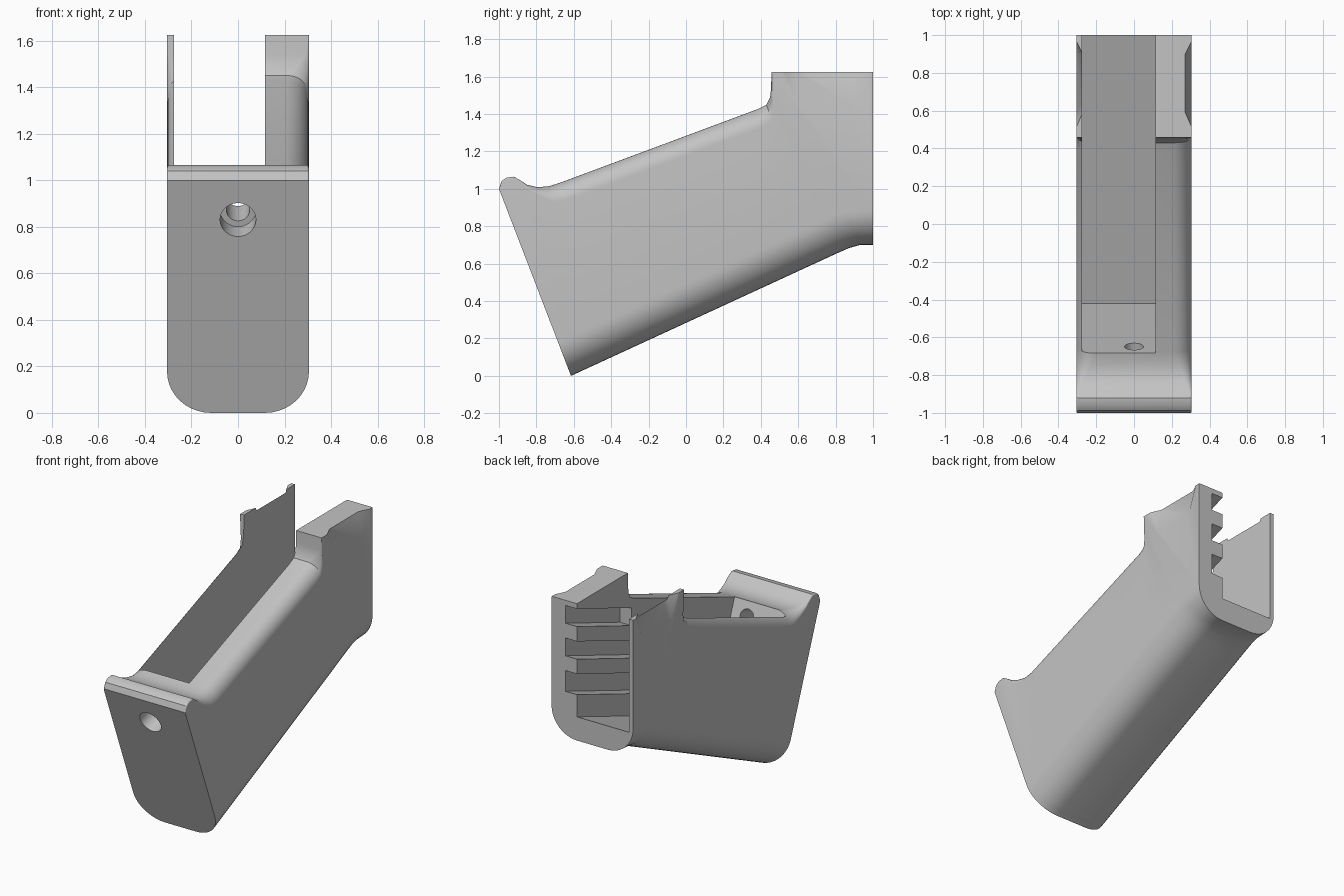
import bpy, bmesh, math
from mathutils import Vector, Matrix

cube = bpy.data.objects.get("Cube")
if cube:
    bpy.data.objects.remove(cube)

HALF = 0.305      # half width of the shell
SLOPE = 0.37      # rise of the inner floor and ribs
FLOOR = 0.86      # floor height at the open end

grey = bpy.data.materials.new("plain grey")
grey.use_nodes = True
colour = (0.55, 0.55, 0.55, 1)
grey.diffuse_color = colour
grey.node_tree.nodes["Principled BSDF"].inputs["Base Color"].default_value = colour


def make(name, bm):
    bmesh.ops.recalc_face_normals(bm, faces=bm.faces)
    mesh = bpy.data.meshes.new(name)
    bm.to_mesh(mesh)
    bm.free()
    mesh.materials.append(grey)
    ob = bpy.data.objects.new(name, mesh)
    bpy.context.collection.objects.link(ob)
    return ob


def prism(name, x0, x1, outline):
    """Side outline (y, z) extruded across x."""
    bm = bmesh.new()
    face = bm.faces.new([bm.verts.new((x0, y, z)) for y, z in outline])
    out = bmesh.ops.extrude_face_region(bm, geom=[face])["geom"]
    bmesh.ops.translate(bm, vec=(x1 - x0, 0, 0),
                        verts=[v for v in out if isinstance(v, bmesh.types.BMVert)])
    return make(name, bm)


def rod(name, start, end, radius):
    a, b = Vector(start), Vector(end)
    d = b - a
    place = Matrix.Translation((a + b) / 2) @ d.to_track_quat("Z", "Y").to_matrix().to_4x4()
    bm = bmesh.new()
    bmesh.ops.create_cone(bm, cap_ends=True, segments=40, radius1=radius,
                          radius2=radius, depth=d.length, matrix=place)
    return make(name, bm)


def cut(target, cutter):
    bpy.context.view_layer.objects.active = target
    mod = target.modifiers.new("cut", "BOOLEAN")
    mod.operation, mod.solver, mod.object = "DIFFERENCE", "EXACT", cutter
    bpy.ops.object.modifier_apply(modifier=mod.name)
    bpy.data.objects.remove(cutter)


def section(bottom, top, r_top, r_bottom=0.19, steps=10):
    """Rounded rectangle standing between a bottom and a top point (y, z)."""
    b, t = Vector((0, *bottom)), Vector((0, *top))
    height = (t - b).length
    up = (t - b) / height
    corners = [(1, r_bottom, r_bottom, -90), (1, height - r_top, r_top, 0),
               (-1, height - r_top, r_top, 90), (-1, r_bottom, r_bottom, 180)]
    points = []
    for side, v, r, start in corners:
        for i in range(steps + 1):
            a = math.radians(start + 90 * i / steps)
            x = side * (HALF - r) + r * math.cos(a)
            points.append(b + up * (v + r * math.sin(a)) + Vector((x, 0, 0)))
    return points


# Outer shell, lofted from the slanted front to the open back
stations = [  # bottom, top, top edge radius
    ((-0.615, 0.0), (-1.0, 1.0), 0.01),
    ((-0.60, 0.007), (-0.987, 1.04), 0.01),
    ((-0.59, 0.012), (-0.96, 1.06), 0.01),
    ((-0.575, 0.018), (-0.92, 1.065), 0.01),
    ((-0.55, 0.03), (-0.885, 1.045), 0.012),
    ((-0.52, 0.044), (-0.85, 1.022), 0.025),
    ((-0.48, 0.062), (-0.80, 1.01), 0.05),
    ((-0.42, 0.09), (-0.74, 1.012), 0.085),
    ((-0.35, 0.122), (-0.68, 1.03), 0.1),
    ((0.62, 0.569), (0.38, 1.425), 0.1),
    ((0.72, 0.615), (0.43, 1.45), 0.09),
    ((0.80, 0.652), (0.45, 1.49), 0.05),
    ((0.87, 0.683), (0.455, 1.54), 0.015),
    ((0.93, 0.70), (0.457, 1.625), 0.004),
    ((1.0, 0.70), (1.0, 1.625), 0.004),
]
bm = bmesh.new()
rings = [[bm.verts.new(p) for p in section(*s)] for s in stations]
for r0, r1 in zip(rings, rings[1:]):
    for i in range(len(r0)):
        j = (i + 1) % len(r0)
        bm.faces.new((r0[i], r0[j], r1[j], r1[i]))
bm.faces.new(rings[0])
bm.faces.new(rings[-1])
grip = make("grip_shell", bm)

# Shallow tapered scoops on both sides of the raised block
for side in (1, -1):
    bm = bmesh.new()
    for x, y, z in [(0.268, 0.59, 1.64), (0.268, 0.9, 1.64), (0.308, 0.5, 1.64),
                    (0.308, 0.98, 1.64), (0.308, 0.6, 1.44), (0.308, 0.9, 1.44)]:
        bm.verts.new((side * x, y, z))
    bmesh.ops.convex_hull(bm, input=bm.verts)
    cut(grip, make("scoop_cutter", bm))

# Main cavity, open at the top and back
front_y = -0.42
floor_z = FLOOR + SLOPE * (front_y - 1)
cut(grip, prism("cavity_cutter", -0.275, 0.115, [
    (front_y, floor_z), (1.1, FLOOR + SLOPE * 0.1), (1.1, 1.8),
    (front_y - (1.8 - floor_z) / 2.63, 1.8)]))

# Grooves between the ribs on the thick wall
for low, high, end in [(1.47, 1.59, 0.42), (1.25, 1.37, -0.2), (1.01, 1.15, -0.3)]:
    outline = [(y, z + SLOPE * (y - 1)) for y, z in
               [(end, low), (1.1, low), (1.1, high), (end, high)]]
    cut(grip, prism("groove_cutter", 0.1, 0.2, outline))


# Stepped screw hole through the front wall
def along(y):
    return (0, y, 0.83 + SLOPE * (y + 0.935))


cut(grip, rod("counterbore_cutter", along(-1.1), along(-0.82), 0.077))
cut(grip, rod("screw_hole_cutter", along(-0.9), along(-0.5), 0.05))

bpy.ops.object.select_all(action="DESELECT")
grip.select_set(True)
bpy.context.view_layer.objects.active = grip
bpy.ops.object.shade_smooth_by_angle(angle=math.radians(30))
